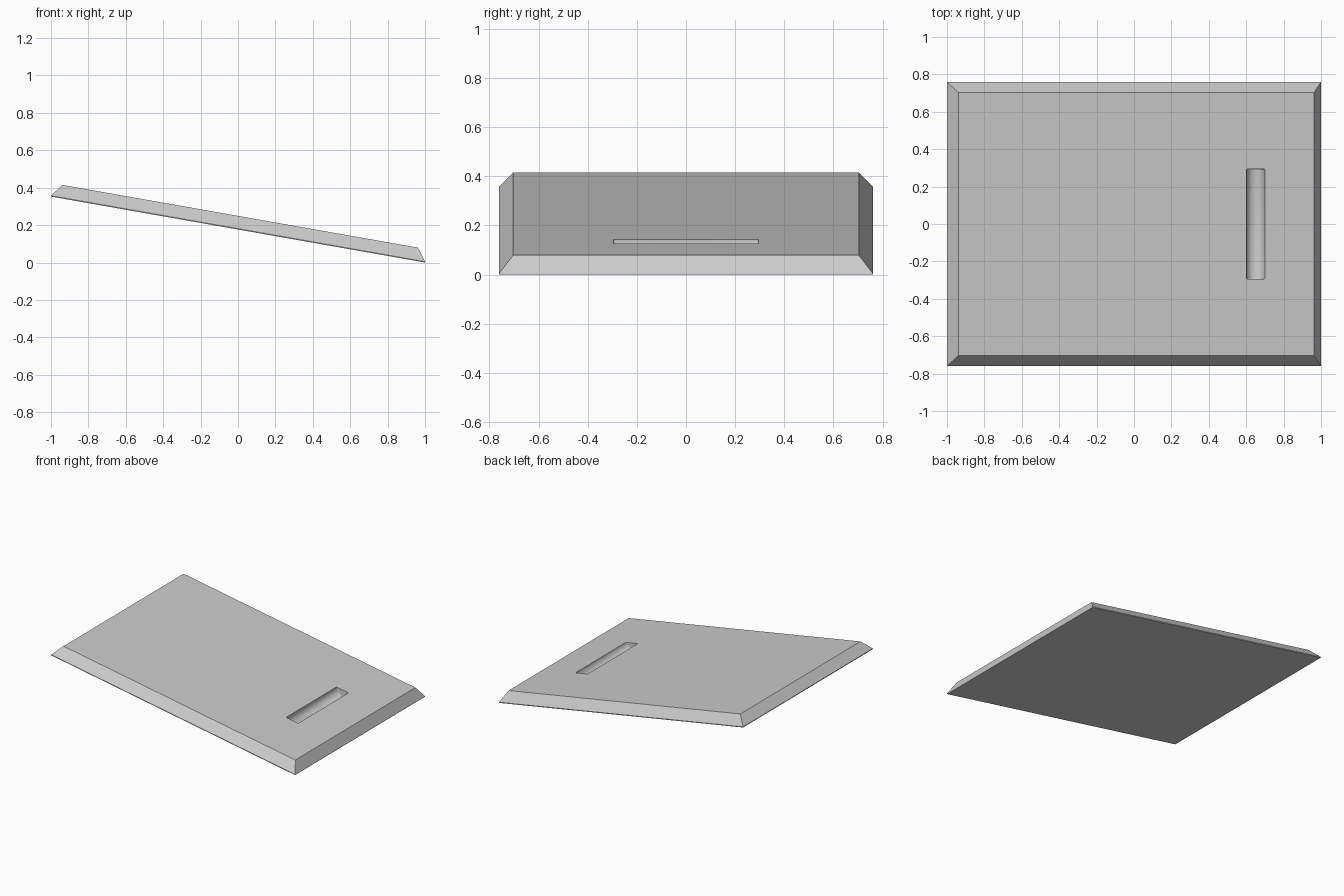
import bpy, bmesh, math
from mathutils import Matrix

cube = bpy.data.objects.get("Cube")
if cube:
    bpy.data.objects.remove(cube, do_unlink=True)

grey = bpy.data.materials.new("plain_grey")
grey.use_nodes = True
colour = (0.6, 0.6, 0.6, 1)
grey.diffuse_color = colour
grey.node_tree.nodes["Principled BSDF"].inputs["Base Color"].default_value = colour

TILT = math.radians(10)
SLOPE = math.tan(TILT)


def add_object(name, bm):
    bmesh.ops.recalc_face_normals(bm, faces=bm.faces)
    mesh = bpy.data.meshes.new(name)
    bm.to_mesh(mesh)
    bm.free()
    obj = bpy.data.objects.new(name, mesh)
    mesh.materials.append(grey)
    bpy.context.collection.objects.link(obj)
    return obj


# Sloping panel: rings of left x, right x, half depth and height at x = 1
bm = bmesh.new()
rings = []
for x0, x1, y, lift in ((-1, 1, 0.76, 0), (-1, 1, 0.76, 0.005), (-0.938, 0.962, 0.703, 0.073)):
    rings.append([bm.verts.new((px, py, lift + (1 - px) * SLOPE))
                  for px, py in ((x0, -y), (x1, -y), (x1, y), (x0, y))])
bm.faces.new(rings[0])
bm.faces.new(rings[-1])
for low, high in zip(rings, rings[1:]):
    for i in range(4):
        j = (i + 1) % 4
        bm.faces.new((low[i], low[j], high[j], high[i]))
panel = add_object("sloping_panel", bm)

# Rounded finger groove, cut by a cylinder lying on the top face
bm = bmesh.new()
bmesh.ops.create_cone(bm, cap_ends=True, segments=40, radius1=0.05, radius2=0.05, depth=0.59,
                      matrix=Matrix.Rotation(math.pi / 2, 4, "X"))
rims = [e for e in bm.edges if abs(e.verts[0].co.y - e.verts[1].co.y) < 0.01]
bmesh.ops.bevel(bm, geom=rims, offset=0.008, segments=3, profile=0.5, affect="EDGES")
cutter = add_object("groove_cutter", bm)
cutter.location = (0.65, 0, 0.073 + 0.35 * SLOPE)
cutter.hide_render = True

groove = panel.modifiers.new("finger_groove", "BOOLEAN")
groove.operation = "DIFFERENCE"
groove.solver = "EXACT"
groove.object = cutter

bpy.ops.object.select_all(action="DESELECT")
panel.select_set(True)
bpy.context.view_layer.objects.active = panel
bpy.ops.object.modifier_apply(modifier=groove.name)
bpy.data.objects.remove(cutter, do_unlink=True)
bpy.ops.object.shade_smooth_by_angle(angle=math.radians(25))
